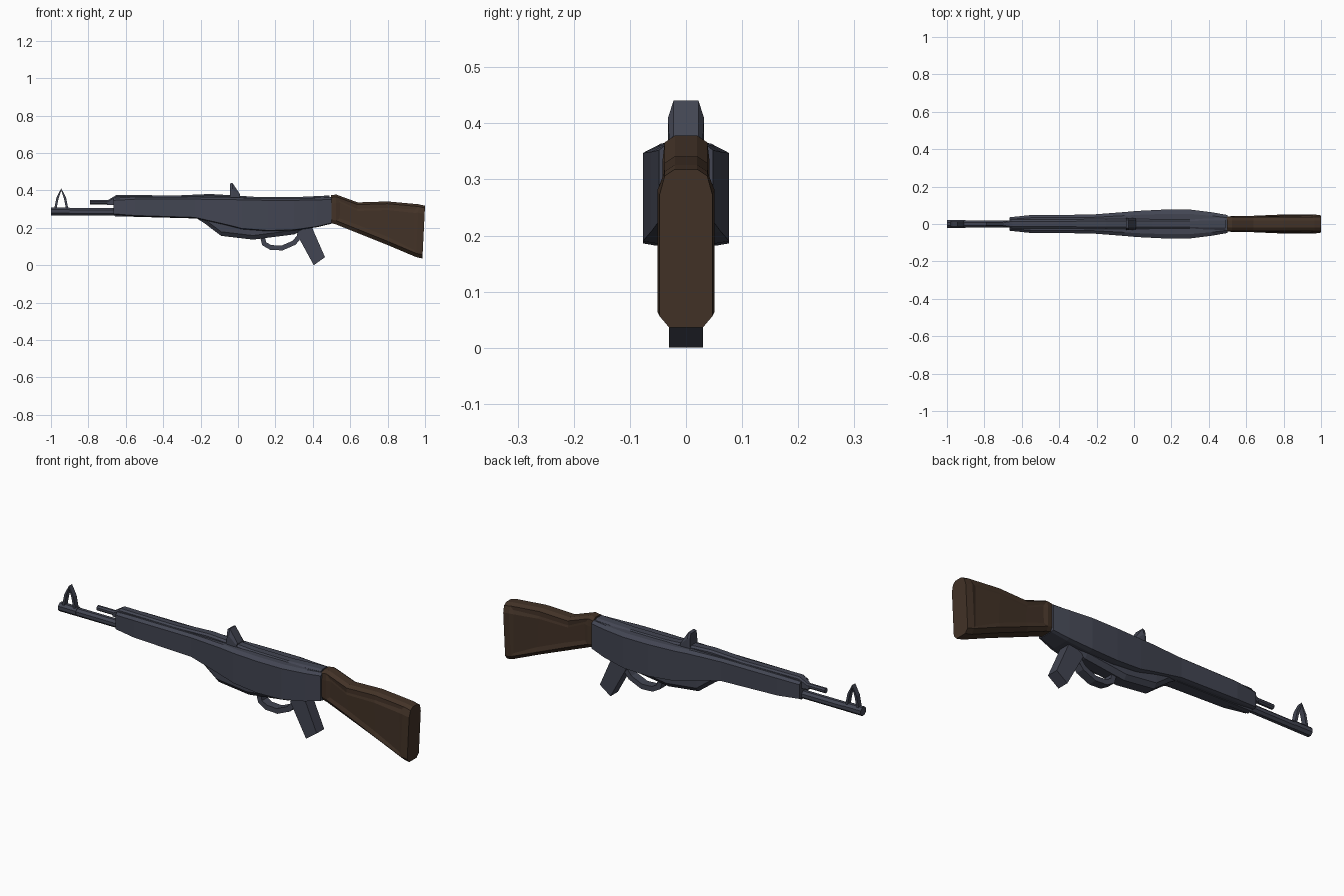
import bpy, bmesh, math
from mathutils import Vector

if "Cube" in bpy.data.objects:
    bpy.data.objects.remove(bpy.data.objects["Cube"])


def material(name, color):
    m = bpy.data.materials.new(name)
    m.diffuse_color = color
    m.use_nodes = True
    m.node_tree.nodes["Principled BSDF"].inputs["Base Color"].default_value = m.diffuse_color
    return m


METAL = material("dark_steel", (0.055, 0.06, 0.085, 1))
WOOD = material("brown_wood", (0.055, 0.032, 0.02, 1))


def finish(bm, name, mat):
    bmesh.ops.recalc_face_normals(bm, faces=bm.faces)
    me = bpy.data.meshes.new(name)
    bm.to_mesh(me)
    bm.free()
    me.materials.append(mat)
    ob = bpy.data.objects.new(name, me)
    bpy.context.collection.objects.link(ob)
    return ob


def loft(name, stations, mat, panel=None):
    """stations: (x, half section from top to bottom as (y, z)), mirrored in y."""
    bm = bmesh.new()
    rings = []
    for x, half in stations:
        pts = half + [(-y, z) for y, z in reversed(half)]
        rings.append([bm.verts.new((x, y, z)) for y, z in pts])
    n = len(rings[0])
    for a, b in zip(rings, rings[1:]):
        for i in range(n):
            j = (i + 1) % n
            bm.faces.new((a[i], a[j], b[j], b[i]))
    bm.faces.new(rings[0])
    bm.faces.new(rings[-1])
    bmesh.ops.recalc_face_normals(bm, faces=bm.faces)
    if panel:
        sides = [f for f in bm.faces if abs(f.normal.y) > 0.9
                 and panel[0] < f.calc_center_median().x < panel[1]]
        bmesh.ops.inset_region(bm, faces=sides, thickness=0.022, depth=-0.006)
    return finish(bm, name, mat)


def prism(name, outline, half_y, mat):
    """Side outline (x, z) extruded across the width."""
    bm = bmesh.new()
    a = [bm.verts.new((x, -half_y, z)) for x, z in outline]
    b = [bm.verts.new((x, half_y, z)) for x, z in outline]
    n = len(a)
    for i in range(n):
        j = (i + 1) % n
        bm.faces.new((a[i], a[j], b[j], b[i]))
    bm.faces.new(a)
    bm.faces.new(b)
    return finish(bm, name, mat)


def strip(name, path, width, half_y, mat):
    """Bent flat bar following an (x, z) path."""
    pts = [Vector(p) for p in path]
    left, right = [], []
    for i, p in enumerate(pts):
        d = (pts[min(i + 1, len(pts) - 1)] - pts[max(i - 1, 0)]).normalized()
        off = Vector((-d.y, d.x)) * width / 2
        left.append(p + off)
        right.append(p - off)
    return prism(name, left + right[::-1], half_y, mat)


def tube(name, x0, x1, z, r, mat, sides=8):
    turn = math.pi / sides
    half = [(r * math.sin(turn + i * 2 * turn), z + r * math.cos(turn + i * 2 * turn))
            for i in range(sides // 2)]
    return loft(name, [(x0, half), (x1, half)], mat)


# Receiver and handguard: x, half width, side bottom, side top
body = [(-.665, .036, .275, .350), (-.55, .048, .266, .356), (-.23, .050, .256, .356),
        (-.05, .064, .215, .355), (.02, .070, .197, .352), (.16, .077, .186, .350),
        (.30, .077, .190, .350), (.42, .062, .207, .352), (.50, .048, .226, .355)]
loft("receiver", [(x, [(w * .7, t + .009), (w, t - .003), (w, b), (w * .7, b - .004)])
                  for x, w, b, t in body], METAL)

# Raised top cover: x, half width, top
cover = [(-.70, .012, .345), (-.65, .024, .376), (-.33, .024, .373), (-.15, .028, .381),
         (-.03, .028, .374), (.10, .028, .365), (.30, .028, .364), (.49, .032, .373)]
loft("top_cover", [(x, [(w * .6, t), (w, t - .008), (w, .322)]) for x, w, t in cover], METAL)

# Belly below the receiver: x, half width, bottom
belly = [(-.66, .022, .262), (-.22, .032, .250), (-.18, .040, .225), (-.09, .045, .157),
         (.08, .045, .137), (.30, .042, .165), (.38, .040, .200), (.49, .036, .225)]
loft("belly", [(x, [(w, .30), (w, min(b + .022, .29)), (w * .6, b)]) for x, w, b in belly], METAL)

# Barrel, muzzle and upper tube
tube("barrel", -.98, -.55, .286, .021, METAL)
tube("muzzle", -1.0, -.90, .288, .023, METAL)
tube("upper_tube", -.79, -.62, .337, .013, METAL)

# Front sight: open arch
strip("front_sight", [(-.977, .30), (-.965, .36), (-.945, .405), (-.925, .36), (-.913, .30)],
      .012, .013, METAL)

# Rear sight: leaning tapered leaf
loft("rear_sight", [(-.043, [(.022, .436), (.028, .415), (.031, .36)]),
                    (-.030, [(.022, .441), (.032, .410), (.032, .36)]),
                    (.012, [(.022, .378), (.030, .370), (.030, .35)])], METAL)

# Trigger guard, trigger and grip
strip("trigger_guard", [(.130, .155), (.140, .115), (.175, .095), (.235, .092),
                        (.30, .120), (.345, .175)], .026, .022, METAL)
prism("grip", [(.315, .165), (.335, .215), (.390, .215), (.465, .043), (.405, .0)], .030, METAL)

# Wooden stock: x, half width, top, bottom, backward lean of the lower edge
stock = [(.497, .040, .374, .226), (.525, .042, .378, .218), (.64, .044, .336, .172),
         (.80, .051, .341, .108), (.96, .051, .326, .044), (.995, .047, .318, .036)]
loft("stock", [(x, [(.020, t), (.038, t - .012), (w, t - .045), (w, b + .020), (.030, b)])
               for x, w, t, b in stock], WOOD, panel=(.56, .97))
for v in bpy.data.objects["stock"].data.vertices:
    if v.co.x > .9:
        v.co.x += .005 - (.318 - v.co.z) * .05
